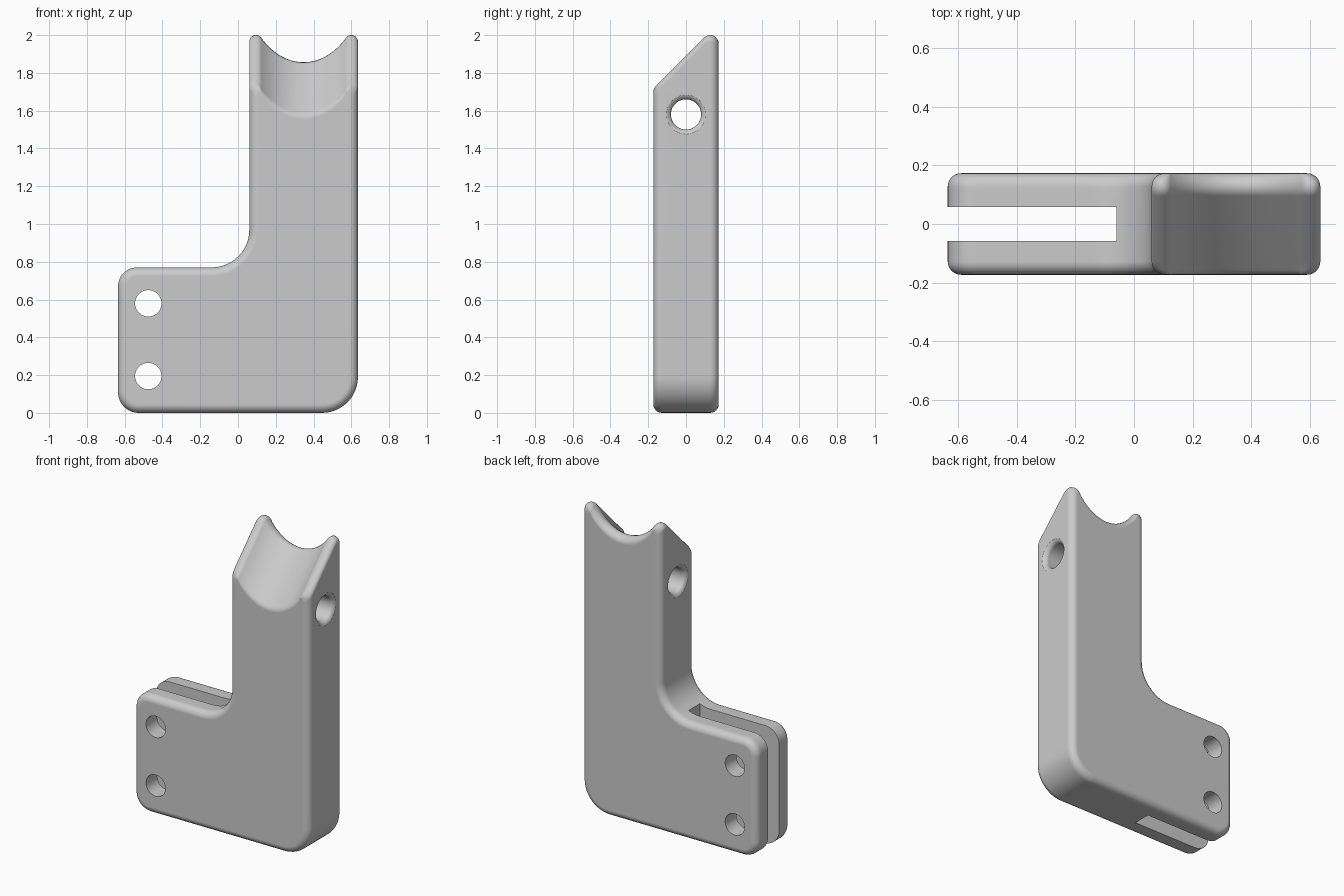
import bpy, bmesh, math

default = bpy.data.objects.get("Cube")
if default:
    bpy.data.objects.remove(default, do_unlink=True)

HALF_Y = 0.173              # half thickness
ROUND = 0.045               # edge rounding
CORE = HALF_Y - ROUND
COL_X, COL_HALF = 0.3475, 0.2875    # column centre and half width
LIP_R, LIP_U = 0.035, 0.2525        # rounded lip beside the saddle
TOP, SADDLE, SADDLE_R = 1.891, 1.747, 0.32

grey = bpy.data.materials.new("plain_grey")
grey.use_nodes = True
colour = (0.6, 0.6, 0.6, 1)
grey.diffuse_color = colour
bsdf = next(n for n in grey.node_tree.nodes if n.type == "BSDF_PRINCIPLED")
bsdf.inputs["Base Color"].default_value = colour


def arc(cx, cz, r, a0, a1, steps=12, sign=1, top=False):
    """Outline points with outward normals: (x, z, nx, nz, top)."""
    pts = []
    for i in range(steps + 1):
        a = math.radians(a0 + (a1 - a0) * i / steps)
        c, s = math.cos(a), math.sin(a)
        pts.append((cx + r * c, cz + r * s, sign * c, sign * s, top))
    return pts


def saddle():
    pts = []
    for i in range(33):
        u = 0.22 - 0.44 * i / 32
        z = SADDLE + math.sqrt(2) * (SADDLE_R - math.sqrt(SADDLE_R ** 2 - u * u))
        pts.append((COL_X + u, z, 0, 1, True))
    return pts


def inset(y):
    t = max(0, abs(y) - CORE)
    return ROUND - math.sqrt(max(0, ROUND ** 2 - t * t))


def lift(y):
    """Height of the slanted top, rounded at its front and back edges."""
    reach = ROUND / math.sqrt(2)
    for cy, outside in ((-CORE, y < -CORE - reach), (CORE, y > CORE - reach)):
        if outside:
            return cy - ROUND * math.sqrt(2) + math.sqrt(max(0, ROUND ** 2 - (y - cy) ** 2))
    return y


def place(p, y):
    x, z, nx, nz, top = p
    d = inset(y)
    if not top:
        return (x - nx * d, y, z - nz * d)
    u = x - COL_X
    t = max(0, (abs(u) - 0.215) / (COL_HALF - 0.215))
    return (x - math.copysign(d * t, u), y, z + lift(y))


def mesh_object(name, bm):
    bmesh.ops.recalc_face_normals(bm, faces=bm.faces)
    mesh = bpy.data.meshes.new(name)
    bm.to_mesh(mesh)
    bm.free()
    mesh.materials.append(grey)
    obj = bpy.data.objects.new(name, mesh)
    bpy.context.collection.objects.link(obj)
    return obj


def loft(name, rings):
    bm = bmesh.new()
    loops = [[bm.verts.new(co) for co in ring] for ring in rings]
    n = len(loops[0])
    for a, b in zip(loops, loops[1:]):
        for i in range(n):
            j = (i + 1) % n
            bm.faces.new((a[i], a[j], b[j], b[i]))
    bm.faces.new(loops[0])
    bm.faces.new(loops[-1][::-1])
    return mesh_object(name, bm)


# Bracket body: L-shaped outline, slanted saddle on the column
outline = (
    arc(-0.525, 0.11, 0.11, 180, 270)
    + arc(0.445, 0.19, 0.19, 270, 360)
    + arc(COL_X + LIP_U, TOP - LIP_R, LIP_R, 0, 144, top=True)
    + saddle()
    + arc(COL_X - LIP_U, TOP - LIP_R, LIP_R, 36, 180, top=True)
    + arc(-0.14, 0.97, 0.2, 0, -90, sign=-1)
    + arc(-0.535, 0.67, 0.1, 90, 180)
)
edge = [CORE + ROUND * math.cos(math.radians(15 * i)) for i in range(7)]
levels = [-y for y in edge] + [CORE - ROUND / math.sqrt(2), CORE - ROUND / 3] + edge[::-1]
body = loft("bracket_body", [[place(p, y) for p in outline] for y in levels])


def round_cutter(name, axis, centre, stations):
    """Turned cutter along x or y from (position, radius) stations."""
    rings = []
    for pos, r in stations:
        ring = []
        for i in range(48):
            a = math.tau * i / 48
            co = [0, 0, centre[2] + r * math.sin(a)]
            co[axis] = centre[axis] + pos
            co[1 - axis] = centre[1 - axis] + r * math.cos(a)
            ring.append(co)
        rings.append(ring)
    return loft(name, rings)


# Slot between the two clamp plates
slot_rings = [[(x, y, z) for x, y in ((-0.8, -0.058), (-0.06, -0.058), (-0.06, 0.058), (-0.8, 0.058))]
              for z in (-0.1, 0.9)]
cutters = [loft("slot_cutter", slot_rings)]

# Two bolt holes through the plates
for name, z in (("lower", 0.195), ("upper", 0.58)):
    cutters.append(round_cutter(name + "_bolt_hole_cutter", 1, (-0.475, 0, z),
                                [(-0.3, 0.07), (0.3, 0.07)]))

# Cross hole through the column with rounded mouths
mouth = [(COL_HALF - 0.03 * (1 - math.sin(math.radians(a))),
          0.11 - 0.03 * math.cos(math.radians(a))) for a in range(0, 76, 15)]
mouth.append((COL_HALF + 0.01, 0.112))
stations = [(-p, r) for p, r in mouth[::-1]] + mouth
cutters.append(round_cutter("cross_hole_cutter", 0, (COL_X, 0, 1.58), stations))

bpy.context.view_layer.objects.active = body
for obj in bpy.context.selected_objects:
    obj.select_set(False)
body.select_set(True)
for cutter in cutters:
    mod = body.modifiers.new(cutter.name, "BOOLEAN")
    mod.operation = "DIFFERENCE"
    mod.solver = "EXACT"
    mod.object = cutter
    bpy.ops.object.modifier_apply(modifier=mod.name)
    bpy.data.objects.remove(cutter, do_unlink=True)

bpy.ops.object.shade_smooth_by_angle(angle=math.radians(32))
weighted = body.modifiers.new("even_shading", "WEIGHTED_NORMAL")
weighted.keep_sharp = True
